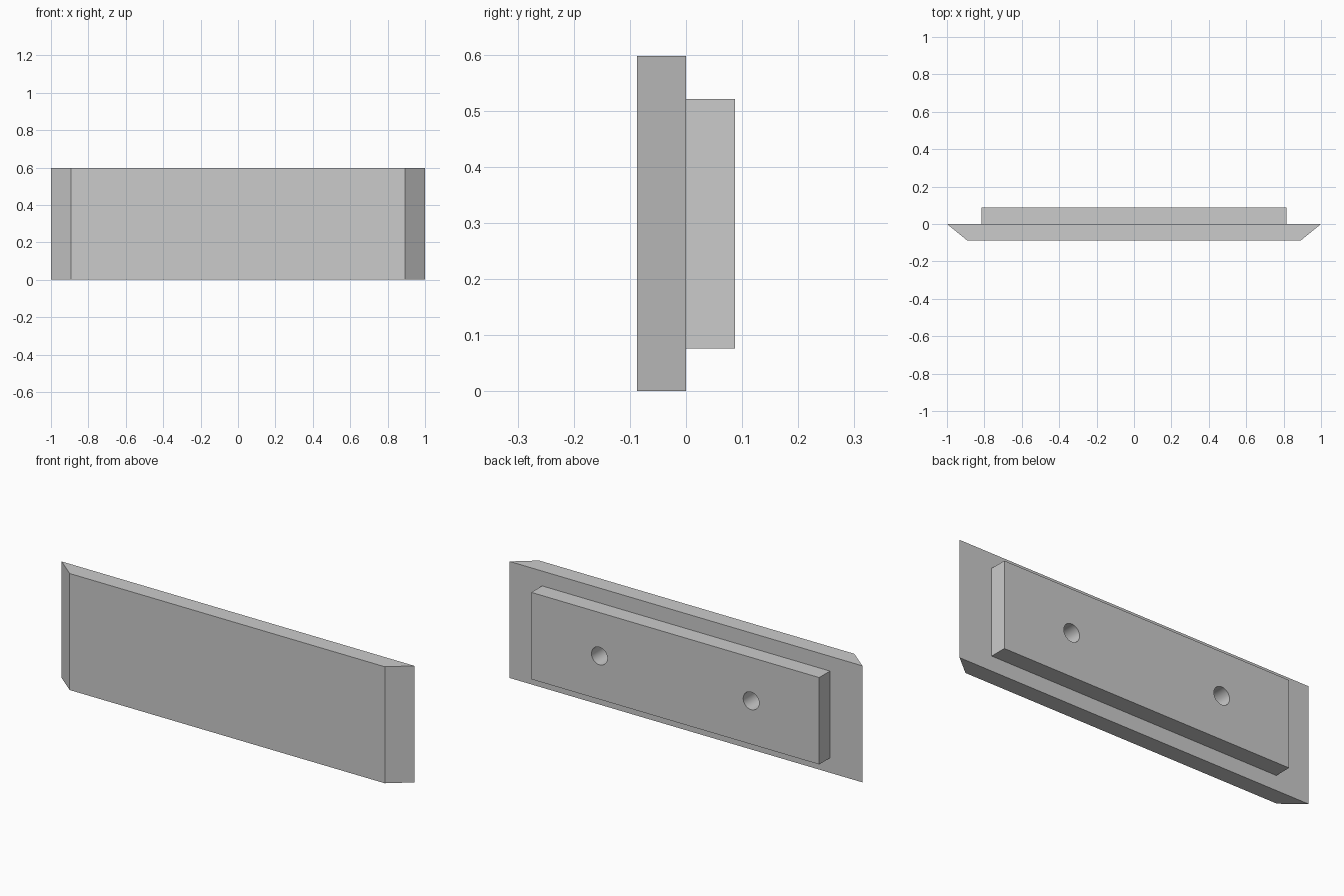
import bpy, bmesh, math
from mathutils import Matrix

if "Cube" in bpy.data.objects:
    bpy.data.objects.remove(bpy.data.objects["Cube"])

HALF_DEPTH = 0.087
HEIGHT = 0.597


def make_object(name, bm):
    bmesh.ops.recalc_face_normals(bm, faces=bm.faces)
    mesh = bpy.data.meshes.new(name)
    bm.to_mesh(mesh)
    bm.free()
    obj = bpy.data.objects.new(name, mesh)
    bpy.context.collection.objects.link(obj)
    return obj


def prism(name, profile, z0, z1):
    bm = bmesh.new()
    base = bm.faces.new([bm.verts.new((x, y, z0)) for x, y in profile])
    top = bmesh.ops.extrude_face_region(bm, geom=[base])["geom"]
    verts = [v for v in top if isinstance(v, bmesh.types.BMVert)]
    bmesh.ops.translate(bm, verts=verts, vec=(0, 0, z1 - z0))
    return make_object(name, bm)


def boolean(target, tool, operation):
    mod = target.modifiers.new(operation.lower(), "BOOLEAN")
    mod.operation = operation
    mod.solver = "EXACT"
    mod.object = tool
    bpy.context.view_layer.objects.active = target
    bpy.ops.object.modifier_apply(modifier=mod.name)
    bpy.data.objects.remove(tool, do_unlink=True)


# Front plate with slanted ends
plate = prism("mounting_plate",
              [(-1, 0), (-0.893, -HALF_DEPTH), (0.893, -HALF_DEPTH), (1, 0)],
              0, HEIGHT)

# Raised block on the back, sunk slightly into the plate for a clean join
block = prism("back_block",
              [(-0.816, -0.02), (0.816, -0.02),
               (0.816, HALF_DEPTH), (-0.816, HALF_DEPTH)],
              0.076, 0.521)
boolean(plate, block, "UNION")

# Two blind screw holes in the back
for side in (-1, 1):
    bm = bmesh.new()
    bottom, top = HALF_DEPTH - 0.13, HALF_DEPTH + 0.05
    place = (Matrix.Translation((side * 0.43, (bottom + top) / 2, HEIGHT / 2))
             @ Matrix.Rotation(math.pi / 2, 4, "X"))
    bmesh.ops.create_cone(bm, cap_ends=True, segments=48, radius1=0.045,
                          radius2=0.045, depth=top - bottom, matrix=place)
    boolean(plate, make_object("hole_cutter", bm), "DIFFERENCE")

# Smooth hole walls, sharp edges elsewhere
bpy.ops.object.select_all(action="DESELECT")
plate.select_set(True)
bpy.context.view_layer.objects.active = plate
bpy.ops.object.shade_smooth_by_angle(angle=math.radians(30))
